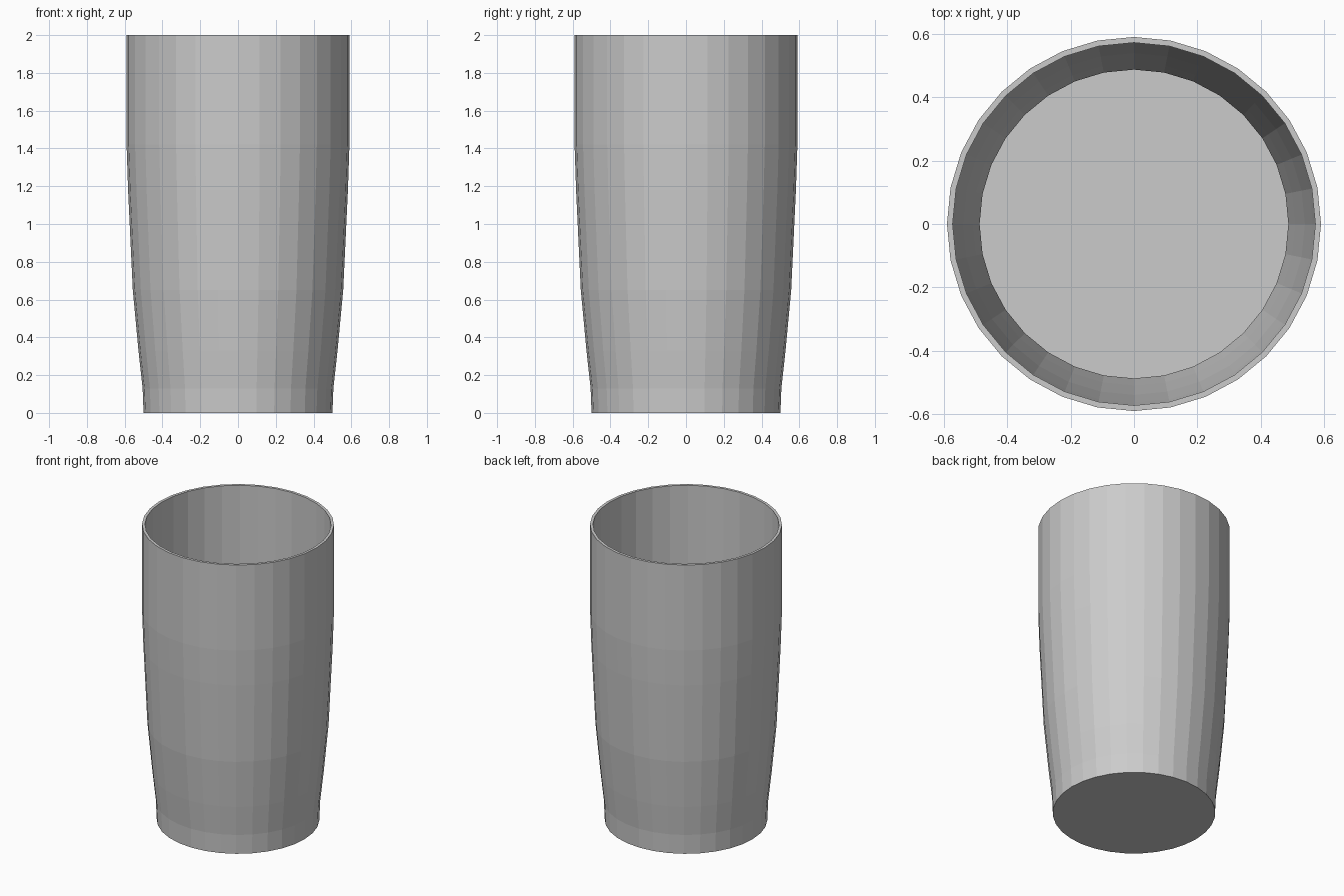
import bpy, bmesh
from math import sin, cos, tau

if "Cube" in bpy.data.objects:
    bpy.data.objects.remove(bpy.data.objects["Cube"])

SIDES = 32
# outer silhouette: (radius, height)
PROFILE = [(0.50, 0.0), (0.505, 0.13), (0.527, 0.33), (0.557, 0.65),
           (0.582, 1.18), (0.59, 1.42), (0.59, 2.0)]

# outer shell: stacked rings with a closed base
bm = bmesh.new()
rings = [[bm.verts.new((r * cos(tau * i / SIDES), r * sin(tau * i / SIDES), z))
          for i in range(SIDES)] for r, z in PROFILE]
for low, high in zip(rings, rings[1:]):
    for i in range(SIDES):
        j = (i + 1) % SIDES
        bm.faces.new((low[i], low[j], high[j], high[i]))
bm.faces.new(rings[0][::-1])

mesh = bpy.data.meshes.new("tumbler")
bm.to_mesh(mesh)
bm.free()
tumbler = bpy.data.objects.new("tumbler", mesh)
bpy.context.collection.objects.link(tumbler)

# thin wall and floor, grown inward
wall = tumbler.modifiers.new("wall", 'SOLIDIFY')
wall.thickness = 0.018
wall.offset = -1
